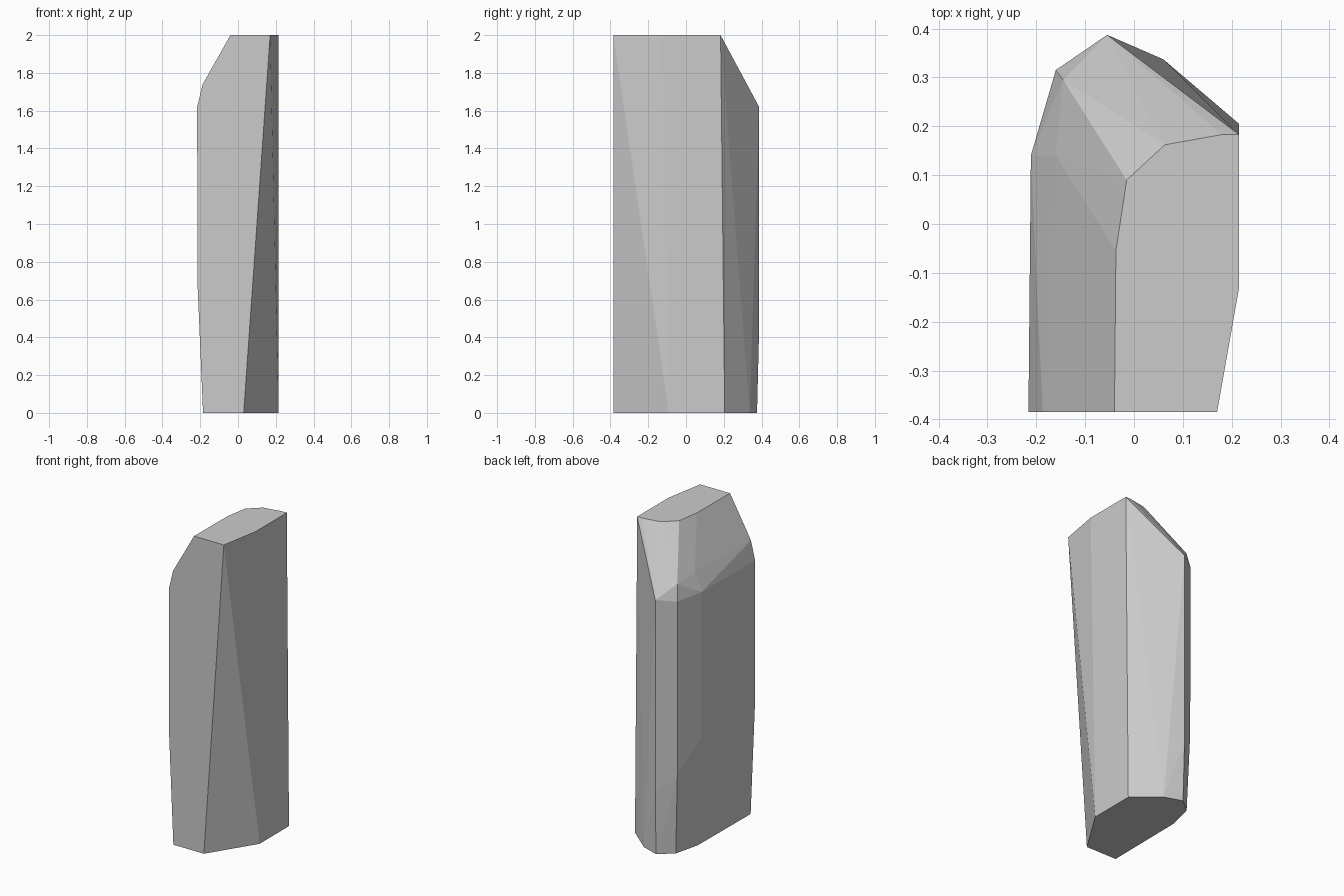
import bpy
import bmesh

cube = bpy.data.objects.get("Cube")
if cube:
    bpy.data.objects.remove(cube, do_unlink=True)

# Plain grey stone
stone = bpy.data.materials.new("stone_grey")
grey = (0.6, 0.6, 0.6, 1)
stone.use_nodes = True
stone.diffuse_color = grey
stone.node_tree.nodes["Principled BSDF"].inputs["Base Color"].default_value = grey

# Outline of the flat base and the flat top
base = [(-.185, -.385), (.03, -.385), (.215, -.09), (.215, .205),
        (.06, .337), (-.052, .376), (-.14, .303), (-.18, .141)]
top = [(-.04, -.385), (.17, -.385), (.215, -.13), (.215, .183),
       (.18, .183), (.063, .162), (-.015, .09), (-.037, -.055)]

# Bulging side corners, and the worn shoulder under the top
sides = [(-.215, -.385, .7), (-.21, .14, .7), (-.158, .313, .5), (-.055, .386, .4),
         (-.216, -.385, 1.62), (-.211, .14, 1.62), (-.16, .315, 1.61), (-.055, .387, 1.62)]
shoulder = [(-.187, -.385, 1.74), (-.16, .14, 1.73), (-.145, .295, 1.71)]

# The stone is the convex skin around these corners
bm = bmesh.new()
corners = [(x, y, 0) for x, y in base] + [(x, y, 2) for x, y in top] + sides + shoulder
for co in corners:
    bm.verts.new(co)
hull = bmesh.ops.convex_hull(bm, input=bm.verts[:])
unused = set(hull["geom_interior"]) | set(hull["geom_unused"])
bmesh.ops.delete(bm, geom=[v for v in unused if isinstance(v, bmesh.types.BMVert)], context="VERTS")
bmesh.ops.dissolve_limit(bm, angle_limit=0.01, verts=bm.verts[:], edges=bm.edges[:])
bmesh.ops.recalc_face_normals(bm, faces=bm.faces[:])

mesh = bpy.data.meshes.new("standing_stone")
bm.to_mesh(mesh)
bm.free()
mesh.materials.append(stone)
bpy.context.collection.objects.link(bpy.data.objects.new("standing_stone", mesh))
